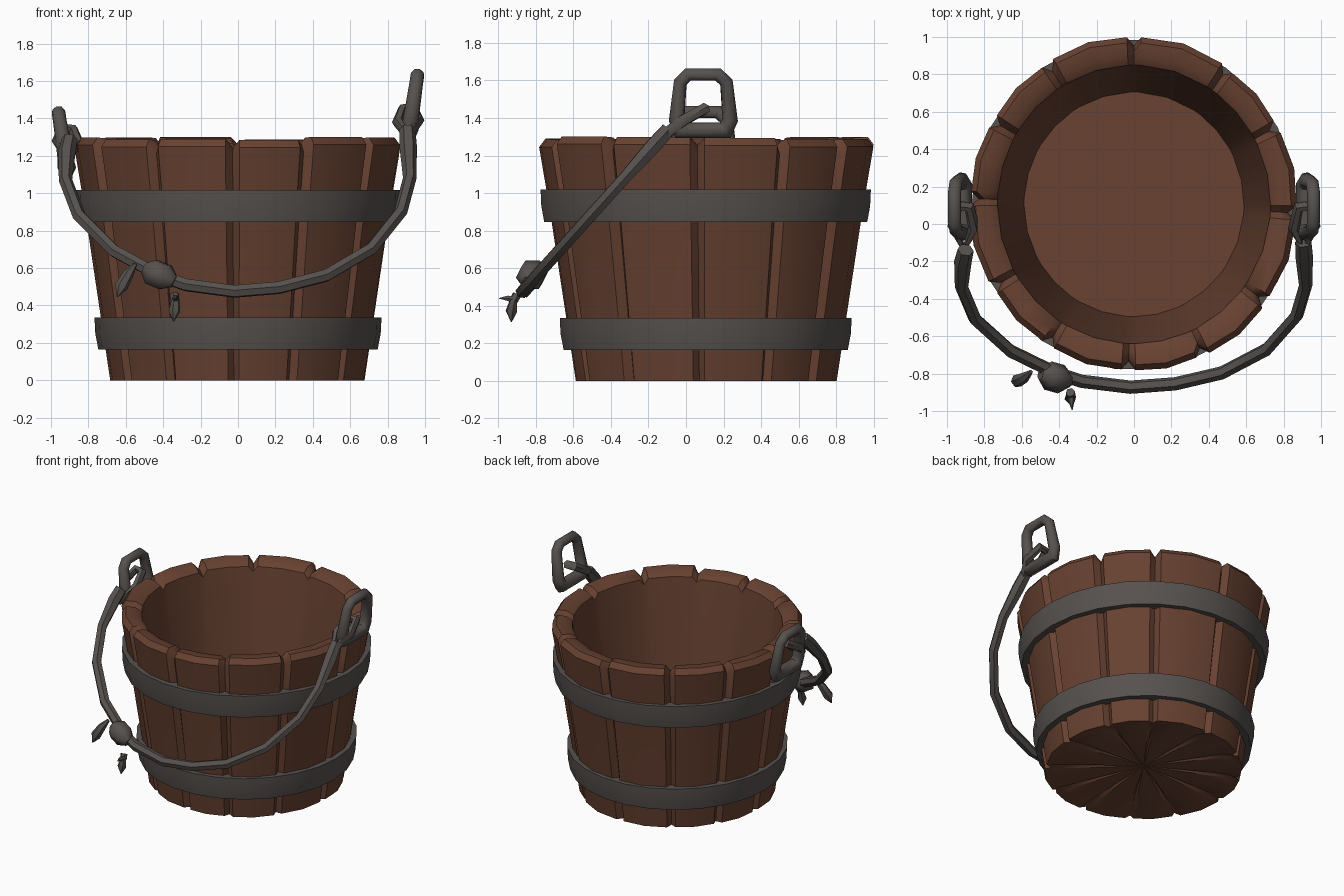
import bpy, bmesh, math, random
from mathutils import Vector

if "Cube" in bpy.data.objects:
    bpy.data.objects.remove(bpy.data.objects["Cube"])

random.seed(4)
CY = 0.105     # bucket axis position in y
SX = 0.98      # bucket is slightly narrower in x


def material(name, rgb):
    m = bpy.data.materials.new(name)
    m.diffuse_color = (*rgb, 1)
    m.use_nodes = True
    m.node_tree.nodes["Principled BSDF"].inputs["Base Color"].default_value = m.diffuse_color
    return m


WOOD = material("brown wood", (0.138, 0.054, 0.031))
IRON = material("dark grey iron", (0.094, 0.083, 0.077))


def finish(name, mesh, mat, angle=40):
    mesh.materials.clear()
    mesh.materials.append(mat)
    mesh.shade_smooth()
    mesh.set_sharp_from_angle(angle=math.radians(angle))
    ob = bpy.data.objects.new(name, mesh)
    bpy.context.collection.objects.link(ob)
    return ob


def lathe(name, columns, mat, closed, angle=40):
    """Skin a ring of (angle, [(r, z), ...]) columns around the bucket axis."""
    bm = bmesh.new()
    grid = [[bm.verts.new((r * math.cos(a) * SX, CY + r * math.sin(a), z))
             for r, z in prof] for a, prof in columns]
    n, m = len(grid), len(grid[0])
    for i in range(n):
        a, b = grid[i], grid[(i + 1) % n]
        for j in range(m if closed else m - 1):
            k = (j + 1) % m
            bm.faces.new((a[j], b[j], b[k], a[k]))
    bmesh.ops.remove_doubles(bm, verts=bm.verts, dist=0.0005)
    bmesh.ops.recalc_face_normals(bm, faces=bm.faces)
    me = bpy.data.meshes.new(name)
    bm.to_mesh(me)
    bm.free()
    return finish(name, me, mat, angle)


def tube(name, points, radius, mat, cyclic=False, sides=6, radii=None):
    cu = bpy.data.curves.new(name + "_path", 'CURVE')
    cu.dimensions = '3D'
    cu.bevel_depth = radius
    cu.bevel_resolution = (sides - 4) // 2
    cu.use_fill_caps = not cyclic
    sp = cu.splines.new('POLY')
    sp.points.add(len(points) - 1)
    for i, p in enumerate(points):
        sp.points[i].co = (*p, 1)
        sp.points[i].radius = radii[i] if radii else 1
    sp.use_cyclic_u = cyclic
    tmp = bpy.data.objects.new("tmp", cu)
    bpy.context.collection.objects.link(tmp)
    bpy.context.view_layer.update()
    me = bpy.data.meshes.new_from_object(
        tmp.evaluated_get(bpy.context.evaluated_depsgraph_get()))
    bpy.data.objects.remove(tmp)
    return finish(name, me, mat, 50)


# Staves: bulging boards between grooved seams, with rounded top edges
def stave_profile(top, dr, groove):
    g = 0.04 if groove else 0
    ro = lambda z: 0.695 + 0.152 * z + dr - g
    t = top - (0.04 if groove else 0)
    return [(0, 0.03), (0.3, 0.02 + g * 0.4), (0.6, 0.005 + g * 0.6),
            (ro(0), 0), (ro(0.45), 0.45), (ro(0.9), 0.9),
            (ro(t) , t - 0.04), (ro(t) - 0.03, t), (0.79, t - 0.005),
            (0.745, t - 0.035), (0.67, 0.7), (0.6, 0.1), (0, 0.1)]


seams = [-150, -122, -92, -65, -36, -3, 28, 55, 90, 122, 150, 178]
columns = []
for i, s in enumerate(seams):
    e = seams[i + 1] if i < len(seams) - 1 else seams[0] + 360
    top = 1.295 + random.uniform(-0.012, 0.008)
    dr = random.uniform(-0.008, 0.004)
    columns.append((math.radians(s), stave_profile(top, dr, True)))
    for a, bulge in ((s + 2.5, 0), ((s + e) / 2, 0.008), (e - 2.5, 0)):
        columns.append((math.radians(a), stave_profile(top, dr + bulge, False)))
lathe("bucket_staves", columns, WOOD, False)

# Iron hoops
for name, r0, z0, r1, z1 in (("lower_hoop", 0.762, 0.165, 0.783, 0.335),
                             ("upper_hoop", 0.866, 0.845, 0.886, 1.018)):
    prof = [(r0 - 0.07, z0), (r0, z0), ((r0 + r1) / 2 + 0.006, (z0 + z1) / 2),
            (r1, z1), (r1 - 0.07, z1)]
    lathe(name, [(math.tau * i / 26, prof) for i in range(26)], IRON, True)

# Handle rings and the loops tied through them; the left side hangs lower
ring_yz = [(-0.03, 1.335), (-0.05, 1.39), (-0.03, 1.59), (0.01, 1.632),
           (0.17, 1.632), (0.215, 1.59), (0.235, 1.39), (0.21, 1.335)]
ring_fat = [1.35, 1.15, 1, 1, 1, 1, 1.15, 1.35]
loop = [(0.91, -0.13, 1.30), (0.855, -0.02, 1.38), (0.88, 0.09, 1.445),
        (0.94, 0.10, 1.45), (0.965, -0.01, 1.39)]
for side, sx, ring_drop, loop_drop in (("right", 1, 0, 0), ("left", -1, 0.2, 0.11)):
    ring = [(sx * (0.915 + (z - 1.335) * 0.15), y, z - ring_drop) for y, z in ring_yz]
    tube(side + "_ring", ring, 0.037, IRON, True, 8, ring_fat)
    tube(side + "_loop", [(sx * x, y, z - loop_drop) for x, y, z in loop],
         0.032, IRON, True)

# Hanging handle, lying in one slanted plane
path_xz = [(0.905, 1.34), (0.91, 1.25), (0.918, 1.08), (0.87, 0.9), (0.71, 0.7),
           (0.47, 0.56), (0.22, 0.495), (-0.02, 0.475), (-0.28, 0.51),
           (-0.42, 0.56), (-0.66, 0.69), (-0.85, 0.88), (-0.922, 1.07),
           (-0.915, 1.22), (-0.9, 1.29)]
slant = lambda z: -0.13 - (1.3 - z) * 0.9
tube("hanging_handle", [(x, slant(z), z) for x, z in path_xz], 0.036, IRON,
     radii=[1.2, 1.3] + [1] * 11 + [1.3, 1.2])

# Knot on the handle
tube("handle_knot", [(-0.50, -0.80, 0.60), (-0.46, -0.81, 0.58),
                     (-0.39, -0.83, 0.55), (-0.34, -0.84, 0.525)],
     0.078, IRON, radii=[0.45, 1, 1, 0.45])

# Frayed ends hanging beside the knot
tube("frayed_end_left", [(-0.55, -0.79, 0.62), (-0.585, -0.82, 0.57),
                         (-0.625, -0.84, 0.50), (-0.645, -0.85, 0.445)],
     0.036, IRON, radii=[0.3, 0.8, 1, 0.1])
tube("frayed_end_right", [(-0.34, -0.90, 0.46), (-0.335, -0.92, 0.42),
                          (-0.34, -0.93, 0.37), (-0.345, -0.93, 0.315)],
     0.032, IRON, radii=[0.8, 0.7, 1, 0.1])
tube("frayed_strand", [(-0.335, -0.90, 0.43), (-0.335, -0.95, 0.44),
                       (-0.33, -0.995, 0.44)], 0.02, IRON, radii=[1, 0.8, 0.1])
